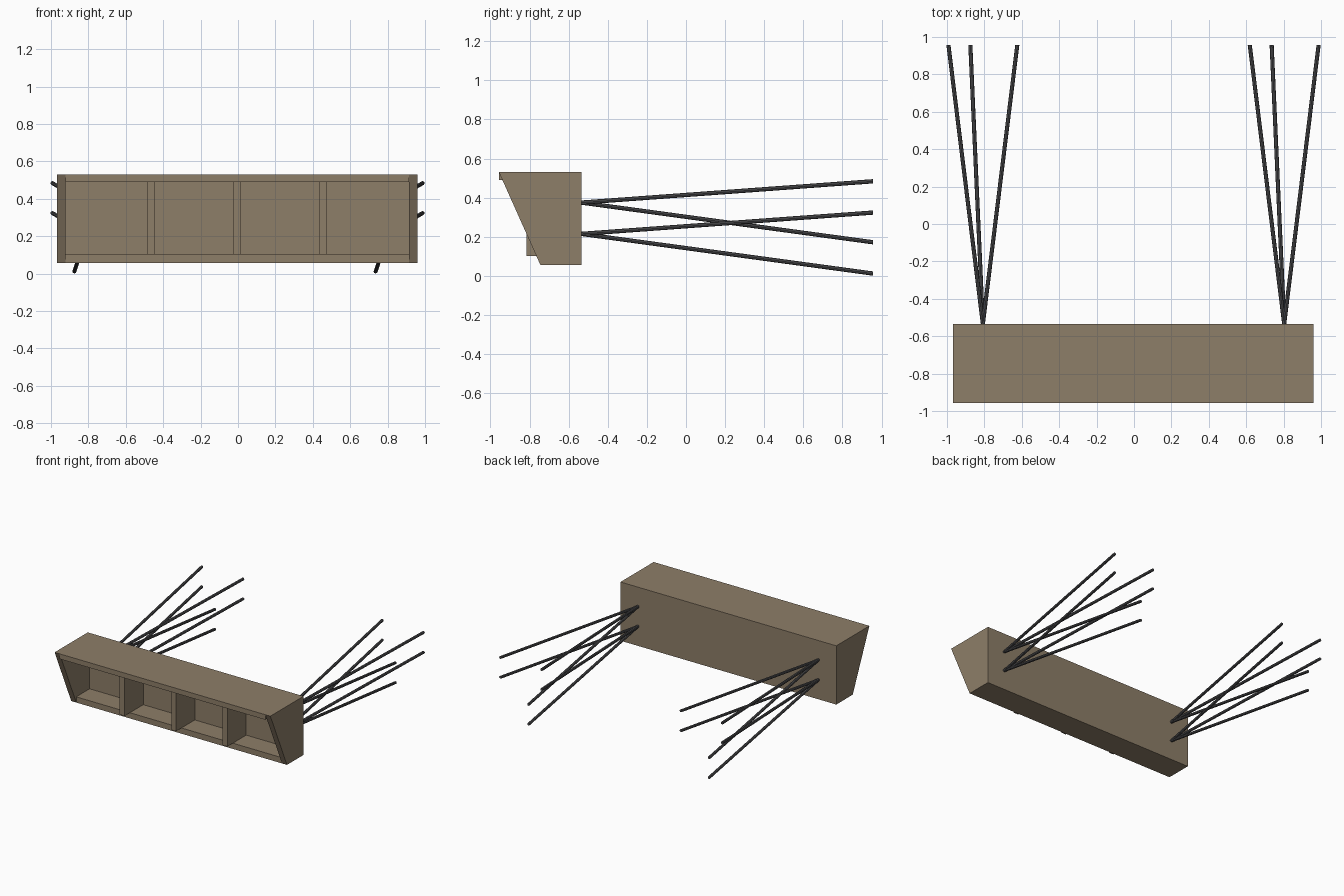
import bpy, bmesh
from mathutils import Vector

if "Cube" in bpy.data.objects:
    bpy.data.objects.remove(bpy.data.objects["Cube"])


def material(name, color):
    m = bpy.data.materials.new(name)
    m.diffuse_color = (*color, 1)
    m.use_nodes = True
    m.node_tree.nodes["Principled BSDF"].inputs["Base Color"].default_value = m.diffuse_color
    return m


WOOD = material("wood_brown", (0.27, 0.21, 0.14))
METAL = material("dark_metal", (0.08, 0.08, 0.085))


def finish(name, bm, mat):
    bmesh.ops.recalc_face_normals(bm, faces=bm.faces)
    mesh = bpy.data.meshes.new(name)
    bm.to_mesh(mesh)
    bm.free()
    mesh.materials.append(mat)
    obj = bpy.data.objects.new(name, mesh)
    bpy.context.collection.objects.link(obj)
    return obj


def panel(name, x0, x1, profile):
    """Extrude a (y, z) profile from x0 to x1."""
    bm = bmesh.new()
    face = bm.faces.new([bm.verts.new((x0, y, z)) for y, z in profile])
    ext = bmesh.ops.extrude_face_region(bm, geom=[face])
    verts = [g for g in ext["geom"] if isinstance(g, bmesh.types.BMVert)]
    bmesh.ops.translate(bm, verts=verts, vec=(x1 - x0, 0, 0))
    return finish(name, bm, WOOD)


def rect(y0, y1, z0, z1):
    return [(y0, z0), (y1, z0), (y1, z1), (y0, z1)]


def rod(name, a, b, r=0.011, sides=8):
    """Thin rod from a to b with ends cut square to y."""
    bm = bmesh.new()
    bmesh.ops.create_cone(bm, cap_ends=True, segments=sides,
                          radius1=r, radius2=r, depth=1)
    a, b = Vector(a), Vector(b)
    for v in bm.verts:
        end = b if v.co.z > 0 else a
        v.co = end + Vector((v.co.x, 0, v.co.y))
    return finish(name, bm, METAL)


# Cabinet extents
L, R = -0.967, 0.959
BACK, FRONT, FOOT = -0.535, -0.957, -0.745
BOT, TOP, T = 0.057, 0.531, 0.045

# Slanted side panels
side = [(FRONT, TOP), (FOOT, BOT), (BACK, BOT), (BACK, TOP)]
panel("side_panel_left", L, L + T, side)
panel("side_panel_right", R - T, R, side)

# Top, bottom and back boards between the sides
panel("top_board", L + T, R - T, rect(FRONT, BACK, 0.49, TOP))
panel("bottom_board", L + T, R - T, rect(FOOT, BACK, BOT, 0.103))
panel("back_board", L + T, R - T, rect(BACK - 0.04, BACK, 0.103, 0.49))

# Upright dividers
for i, x in enumerate((-0.464, -0.004, 0.455)):
    panel(f"divider_{i + 1}", x - 0.021, x + 0.021,
          rect(-0.815, BACK - 0.04, 0.103, 0.49))

# Fans of three rods spreading out behind the cabinet
SPREAD = [(-0.184, 0.109), (0.184, 0.109), (-0.067, -0.203)]
for sx, x in (("left", -0.808), ("right", 0.803)):
    for sz, z in (("upper", 0.375), ("lower", 0.215)):
        for i, (dx, dz) in enumerate(SPREAD):
            rod(f"rod_{sx}_{sz}_{i + 1}",
                (x, BACK, z), (x + dx, 0.957, z + dz))
